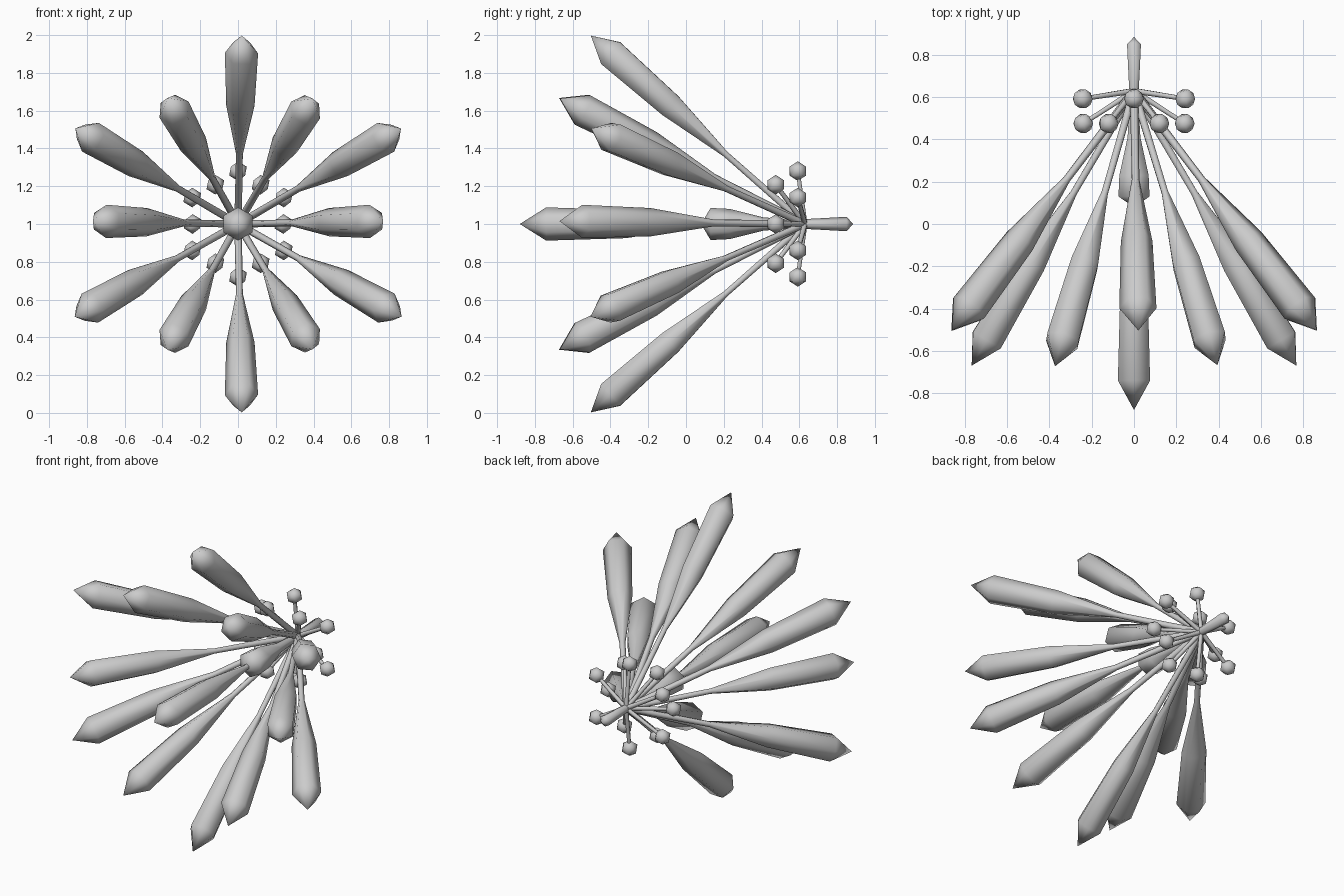
import bpy, bmesh, math
from mathutils import Vector

if "Cube" in bpy.data.objects:
    bpy.data.objects.remove(bpy.data.objects["Cube"])

HUB = Vector((0, 0.63, 1))

grey = bpy.data.materials.new("plain_grey")
grey.diffuse_color = (0.6, 0.6, 0.6, 1)
grey.use_nodes = True
grey.node_tree.nodes["Principled BSDF"].inputs["Base Color"].default_value = grey.diffuse_color


def finish(bm, name, angle):
    bmesh.ops.recalc_face_normals(bm, faces=bm.faces)
    me = bpy.data.meshes.new(name)
    bm.to_mesh(me)
    bm.free()
    me.materials.append(grey)
    ob = bpy.data.objects.new(name, me)
    bpy.context.collection.objects.link(ob)
    bpy.ops.object.select_all(action='DESELECT')
    ob.select_set(True)
    bpy.context.view_layer.objects.active = ob
    bpy.ops.object.shade_smooth_by_angle(angle=math.radians(angle))
    return ob


def spindle(name, target, profile, sides=6):
    """Lathe (distance, radius) pairs along the line from the hub to target."""
    axis = (target - HUB).normalized()
    ref = Vector((1, 0, 0)) if abs(axis.y) > 0.99 else Vector((0, 1, 0))
    u = axis.cross(ref).normalized()
    v = axis.cross(u)
    bm = bmesh.new()
    rings = []
    for d, r in profile:
        c = HUB + axis * d
        if r == 0:
            rings.append([bm.verts.new(c)])
        else:
            angs = [2 * math.pi * i / sides for i in range(sides)]
            rings.append([bm.verts.new(c + (u * math.cos(a) + v * math.sin(a)) * r) for a in angs])
    bm.faces.new(rings[0])
    for a, b in zip(rings, rings[1:]):
        for i in range(sides):
            j = (i + 1) % sides
            if len(b) == 1:
                bm.faces.new((a[i], a[j], b[0]))
            else:
                bm.faces.new((a[i], a[j], b[j], b[i]))
    return finish(bm, name, 62)


def ring_point(angle, radius, y):
    a = math.radians(angle)
    return Vector((radius * math.cos(a), y, 1 + radius * math.sin(a)))


PETAL = [(0, 0.02), (0.56, 0.018), (0.95, 0.075), (1.37, 0.088), (1.51, 0)]
THREAD = [(0, 0.015), (0.27, 0.012)]

# outer and inner rings of six long petals, each with a matching beaded thread
for ring, start, p_rad, p_y, s_rad, s_y in (
        ("outer", 30, 0.985, -0.49, 0.28, 0.592),
        ("inner", 0, 0.765, -0.665, 0.24, 0.475)):
    for k in range(6):
        ang = start + 60 * k
        tip = ring_point(ang, p_rad, p_y)
        tip += Vector((0.02 * abs(math.sin(math.radians(ang))) ** 4, 0,
                       0.015 * abs(math.cos(math.radians(ang))) ** 4))
        spindle(f"{ring}_petal_{k}", tip, PETAL)
        bead = ring_point(ang, s_rad, s_y)
        spindle(f"{ring}_thread_{k}", bead, THREAD)
        bm = bmesh.new()
        bmesh.ops.create_icosphere(bm, subdivisions=1, radius=0.052)
        bmesh.ops.translate(bm, verts=bm.verts, vec=bead)
        finish(bm, f"{ring}_bead_{k}", 50)

# long middle petal, short bud around its stem, and stalk at the back
spindle("middle_petal", Vector((0, -0.88, 1)), PETAL)
spindle("short_bud", Vector((0, 0, 1)),
        [(0, 0.02), (0.22, 0.035), (0.40, 0.08), (0.50, 0.085), (0.55, 0)])
spindle("back_stalk", Vector((0, 2, 1)),
        [(0, 0.026), (0.22, 0.038), (0.255, 0)])
